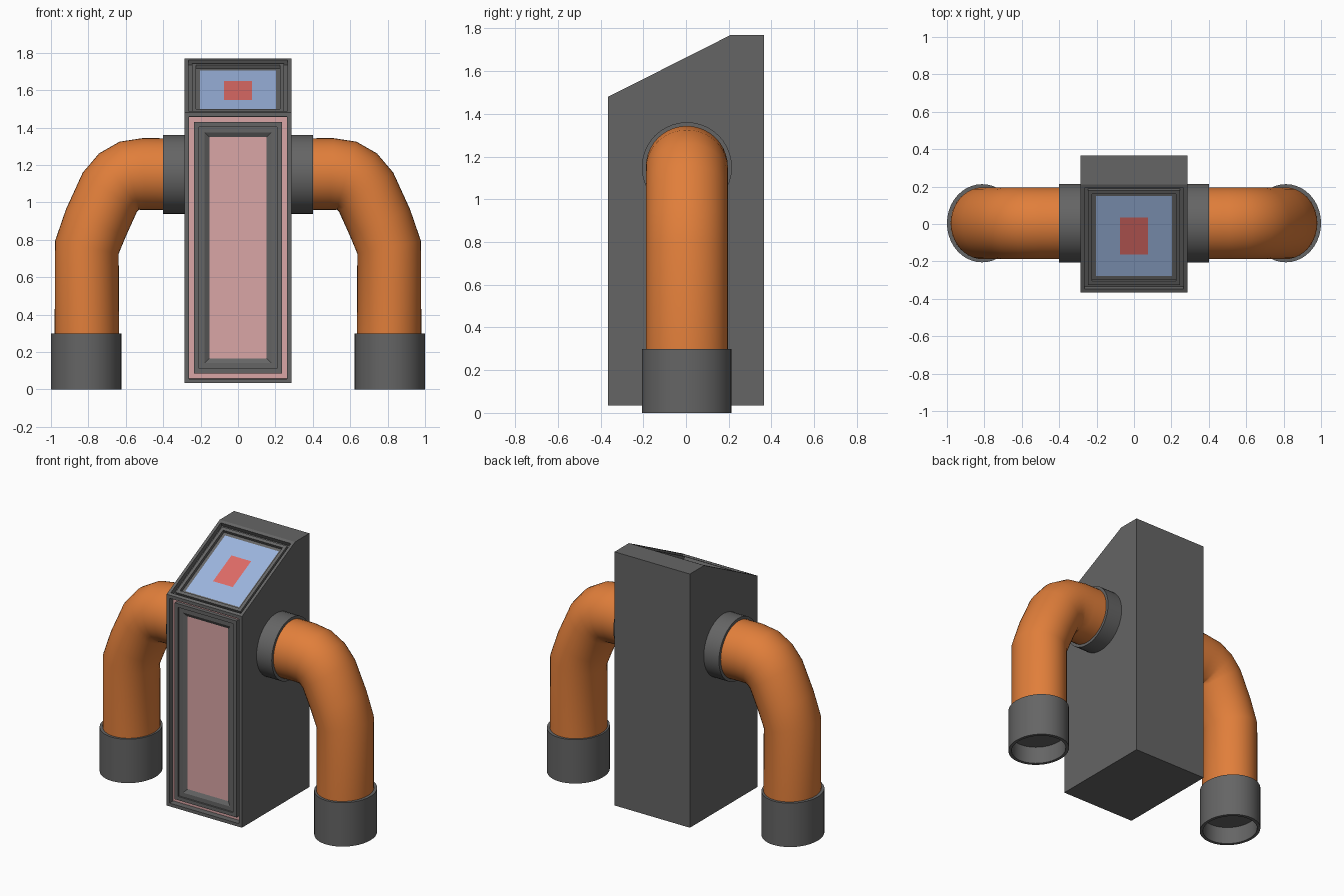
import bpy, bmesh, math
from mathutils import Vector

cube = bpy.data.objects.get("Cube")
if cube:
    bpy.data.objects.remove(cube, do_unlink=True)


def material(name, rgb):
    m = bpy.data.materials.new(name)
    m.use_nodes = True
    m.diffuse_color = (*rgb, 1)
    m.node_tree.nodes["Principled BSDF"].inputs["Base Color"].default_value = (*rgb, 1)
    return m


GREY = material("dark_grey", (0.13, 0.13, 0.13))
PINK = material("dusty_pink", (0.70, 0.38, 0.38))
BLUE = material("screen_blue", (0.33, 0.46, 0.73))
RED = material("soft_red", (0.73, 0.147, 0.133))
ORANGE = material("orange", (0.75, 0.21, 0.043))


def finish(bm, name, mats, smooth=False):
    mesh = bpy.data.meshes.new(name)
    bm.to_mesh(mesh)
    bm.free()
    for m in mats:
        mesh.materials.append(m)
    ob = bpy.data.objects.new(name, mesh)
    bpy.context.collection.objects.link(ob)
    if smooth:
        bpy.ops.object.select_all(action="DESELECT")
        ob.select_set(True)
        bpy.context.view_layer.objects.active = ob
        bpy.ops.object.shade_smooth_by_angle(angle=math.radians(40))
    return ob


def step(bm, face, width, depth=0.0, ring_colour=0):
    """Inset a face, moving it along its normal, and colour the ring left behind."""
    ring = bmesh.ops.inset_individual(bm, faces=[face], thickness=width, depth=depth,
                                      use_even_offset=True)["faces"]
    for f in ring:
        if f != face:
            f.material_index = ring_colour


# Cabinet: side profile extruded across, with a sloping console top
HALF = 0.285
profile = [(-0.365, 0.035), (0.365, 0.035), (0.365, 1.77), (0.21, 1.77), (-0.365, 1.48)]
bm = bmesh.new()
side = bm.faces.new([bm.verts.new((-HALF, y, z)) for y, z in profile])
moved = bmesh.ops.extrude_face_region(bm, geom=[side])["geom"]
bmesh.ops.translate(bm, vec=(2 * HALF, 0, 0),
                    verts=[v for v in moved if isinstance(v, bmesh.types.BMVert)])
bmesh.ops.recalc_face_normals(bm, faces=bm.faces)
bm.normal_update()
front = min(bm.faces, key=lambda f: f.normal.y)
slope = next(f for f in bm.faces if f.normal.z > 0.5 and f.normal.y < -0.2)

# Front door: pink groove, stepped grey frame, sunken pink panel
WALL = 0.0005
for width, depth, colour in [(0.022, 0, 0), (WALL, -0.04, 0), (0.028, 0, 1), (WALL, 0.025, 0),
                             (0.025, 0, 0), (WALL, -0.01, 0), (0.03, 0, 0), (0.025, -0.015, 0)]:
    step(bm, front, width, depth, colour)
front.material_index = 1

# Sloping screen: double grey frame, blue display, red centre
for width, depth, colour in [(0.02, 0, 0), (WALL, -0.03, 0), (0.018, 0, 0), (WALL, 0.02, 0),
                             (0.022, 0, 0), (WALL, -0.02, 0), (0.02, 0, 0), (0.129, 0, 2)]:
    step(bm, slope, width, depth, colour)
slope.material_index = 3
finish(bm, "cabinet", [GREY, PINK, BLUE, RED])

SIDES = 40
SQUASH = 0.9      # pipes are slightly narrower in x
OFF_Y = 0.004


def loft(bm, rings, closed=False):
    """Skin a list of vertex rings, capping both ends unless it closes on itself."""
    loops = [[bm.verts.new(p) for p in ring] for ring in rings]
    pairs = list(zip(loops, loops[1:]))
    if closed:
        pairs.append((loops[-1], loops[0]))
    else:
        bm.faces.new(loops[0])
        bm.faces.new(loops[-1])
    for a, b in pairs:
        for i in range(SIDES):
            j = (i + 1) % SIDES
            bm.faces.new((a[i], a[j], b[j], b[i]))
    bmesh.ops.recalc_face_normals(bm, faces=bm.faces)


def circle(centre, normal, radius):
    """Ring around a point, in the plane of y and the given in-plane normal."""
    pts = []
    for i in range(SIDES):
        a = 2 * math.pi * i / SIDES
        n = normal * (radius * math.cos(a))
        pts.append(centre + Vector((n.x * SQUASH, radius * math.sin(a) + OFF_Y, n.z)))
    return pts


LEG_X = 0.812
bend = [(0.3, 1.15), (0.5, 1.152), (0.58, 1.142), (0.635, 1.112), (0.685, 1.055),
        (0.76, 0.89), (0.808, 0.76), (0.808, 0.2)]

for label, s in (("left", 1), ("right", -1)):
    # Bent pipe
    path = [Vector((s * x, 0, z)) for x, z in bend]
    rings = []
    for i, p in enumerate(path):
        before = (p - path[i - 1]).normalized() if i else Vector()
        after = (path[i + 1] - p).normalized() if i < len(path) - 1 else Vector()
        t = (before + after).normalized()
        rings.append(circle(p, Vector((-t.z, 0, t.x)), 0.192))
    bm = bmesh.new()
    loft(bm, rings)
    finish(bm, label + "_pipe", [ORANGE], True)

    # Foot collar: cup that is open underneath
    bm = bmesh.new()
    across = Vector((1, 0, 0))
    loft(bm, [circle(Vector((s * LEG_X, 0, z)), across, r)
              for z, r in [(0.3, 0.209), (0, 0.209), (0, 0.187), (0.12, 0.187)]])
    finish(bm, label + "_foot_collar", [GREY], True)

    # Side collar: ring where the pipe meets the cabinet
    bm = bmesh.new()
    up = Vector((0, 0, 1))
    loft(bm, [circle(Vector((s * x, 0, 1.15)), up, r)
              for x, r in [(0.28, 0.211), (0.4, 0.211), (0.4, 0.19), (0.28, 0.19)]], closed=True)
    finish(bm, label + "_side_collar", [GREY], True)
